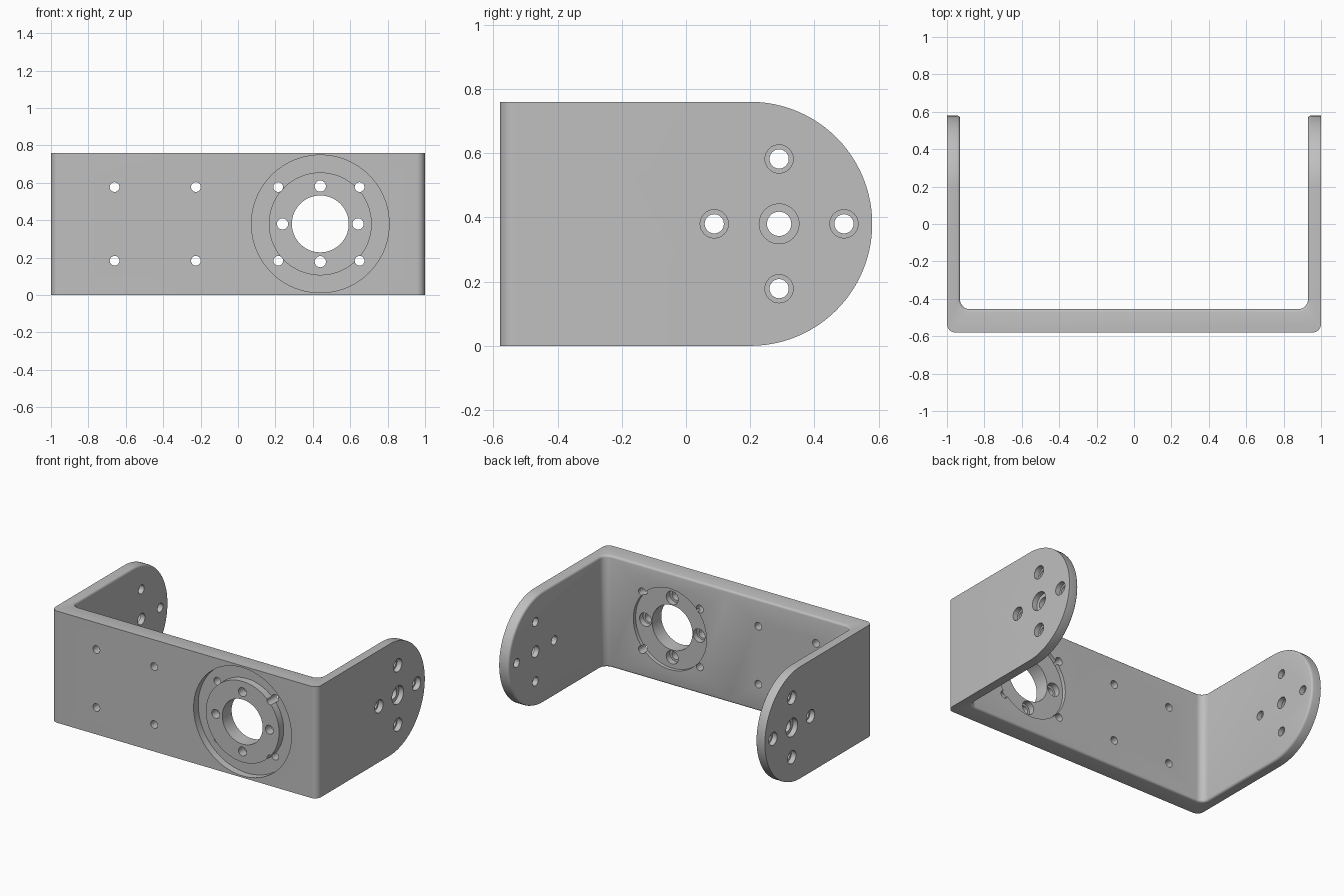
import bpy, bmesh, math
from mathutils import Matrix, Vector

cube = bpy.data.objects.get("Cube")
if cube:
    bpy.data.objects.remove(cube, do_unlink=True)

HEIGHT = 0.76
MID = HEIGHT / 2
FRONT, BACK = -0.58, -0.455      # faces of the main plate
INNER = 0.93                     # inner face of the side arms

grey = bpy.data.materials.new("bracket_grey")
grey.use_nodes = True
grey.diffuse_color = (0.52, 0.52, 0.52, 1)
grey.node_tree.nodes["Principled BSDF"].inputs["Base Color"].default_value = grey.diffuse_color


def make_object(name, bm):
    bmesh.ops.recalc_face_normals(bm, faces=bm.faces)
    mesh = bpy.data.meshes.new(name)
    bm.to_mesh(mesh)
    bm.free()
    mesh.materials.append(grey)
    obj = bpy.data.objects.new(name, mesh)
    bpy.context.scene.collection.objects.link(obj)
    return obj


def prism(name, points, offset):
    bm = bmesh.new()
    face = bm.faces.new([bm.verts.new(p) for p in points])
    new = bmesh.ops.extrude_face_region(bm, geom=[face])["geom"]
    verts = [v for v in new if isinstance(v, bmesh.types.BMVert)]
    bmesh.ops.translate(bm, verts=verts, vec=offset)
    return make_object(name, bm)


def cylinder(name, start, end, radius, sides=32):
    start, end = Vector(start), Vector(end)
    axis = end - start
    turn = Vector((0, 0, 1)).rotation_difference(axis).to_matrix().to_4x4()
    bm = bmesh.new()
    bmesh.ops.create_cone(bm, cap_ends=True, segments=sides, radius1=radius, radius2=radius,
                          depth=axis.length, matrix=Matrix.Translation((start + end) / 2) @ turn)
    return make_object(name, bm)


def combine(obj, tool, operation="DIFFERENCE"):
    # Apply the boolean and discard the tool
    mod = obj.modifiers.new("cut", "BOOLEAN")
    mod.operation, mod.object, mod.solver = operation, tool, "EXACT"
    graph = bpy.context.evaluated_depsgraph_get()
    graph.update()
    mesh = bpy.data.meshes.new_from_object(obj.evaluated_get(graph))
    obj.modifiers.clear()
    obj.data = mesh
    bpy.data.objects.remove(tool, do_unlink=True)


def arc(cx, cy, radius, start, end, steps):
    angles = [math.radians(start + (end - start) * i / steps) for i in range(steps + 1)]
    return [(cx + radius * math.cos(a), cy + radius * math.sin(a)) for a in angles]


# U-shaped plan with rounded corners
r_out, r_in, tip = 0.045, 0.05, 0.7
half = [(0, FRONT)] + arc(1 - r_out, FRONT + r_out, r_out, -90, 0, 8) + [(1, tip), (INNER, tip)]
half += arc(INNER - r_in, BACK + r_in, r_in, 0, -90, 8) + [(0, BACK)]
outline = half + [(-x, y) for x, y in reversed(half[1:-1])]
bracket = prism("u_bracket", [(x, y, -0.1) for x, y in outline], (0, 0, HEIGHT + 0.2))

# Side silhouette with round arm ends
side = [(-0.8, 0)] + arc(0.58 - MID, MID, MID, -90, 90, 48) + [(-0.8, HEIGHT)]
combine(bracket, prism("side_shape", [(-1.2, y, z) for y, z in side], (2.4, 0, 0)), "INTERSECT")

# Soften the inner rim
bm = bmesh.new()
bm.from_mesh(bracket.data)
bmesh.ops.remove_doubles(bm, verts=bm.verts, dist=0.0001)
rim = [e for e in bm.edges if len(e.link_faces) == 2 and e.calc_face_angle(0) > 0.9
       and all(abs(v.co.x) < INNER + 0.001 and v.co.y > BACK - 0.001 for v in e.verts)]
bmesh.ops.bevel(bm, geom=rim, offset=0.015, offset_type="OFFSET", segments=3, profile=0.5,
                affect="EDGES", clamp_overlap=True)
bm.to_mesh(bracket.data)
bm.free()

# Annular groove in front and shallow round seat behind
HUB = 0.44
groove = cylinder("groove", (HUB, FRONT - 0.1, MID), (HUB, FRONT + 0.05, MID), 0.368, 96)
combine(groove, cylinder("core", (HUB, -1, MID), (HUB, 0, MID), 0.275, 96))
combine(bracket, groove)
combine(bracket, cylinder("seat", (HUB, BACK - 0.025, MID), (HUB, BACK + 0.1, MID), 0.275, 96))
combine(bracket, cylinder("bore", (HUB, -1, MID), (HUB, 0, MID), 0.152, 64))

# Small mounting holes in the main plate
for x in (-0.66, -0.225, 0.215, 0.65):
    for z in (MID - 0.197, MID + 0.197):
        combine(bracket, cylinder("hole", (x, -1, z), (x, 0, z), 0.026, 24))

# Crosses of counterbored holes: hub and both arms
cross = [(0.202, 0), (-0.202, 0), (0, 0.202), (0, -0.202)]
for u, v in cross:
    x, z = HUB + u, MID + v
    combine(bracket, cylinder("hole", (x, -1, z), (x, 0, z), 0.03, 24))
    combine(bracket, cylinder("counterbore", (x, BACK - 0.065, z), (x, 0, z), 0.045, 24))
for s in (-1, 1):
    for u, v in cross + [(0, 0)]:
        small, large = (0.03, 0.044) if u or v else (0.038, 0.062)
        y, z = 0.29 + u, MID + v
        combine(bracket, cylinder("hole", (s * 0.8, y, z), (s * 1.2, y, z), small, 24))
        combine(bracket, cylinder("counterbore", (s * 0.965, y, z), (s * 1.2, y, z), large, 32))

# Smooth curved walls, sharp corners
bpy.ops.object.select_all(action="DESELECT")
bracket.select_set(True)
bpy.context.view_layer.objects.active = bracket
bpy.ops.object.shade_smooth_by_angle(angle=math.radians(35))
